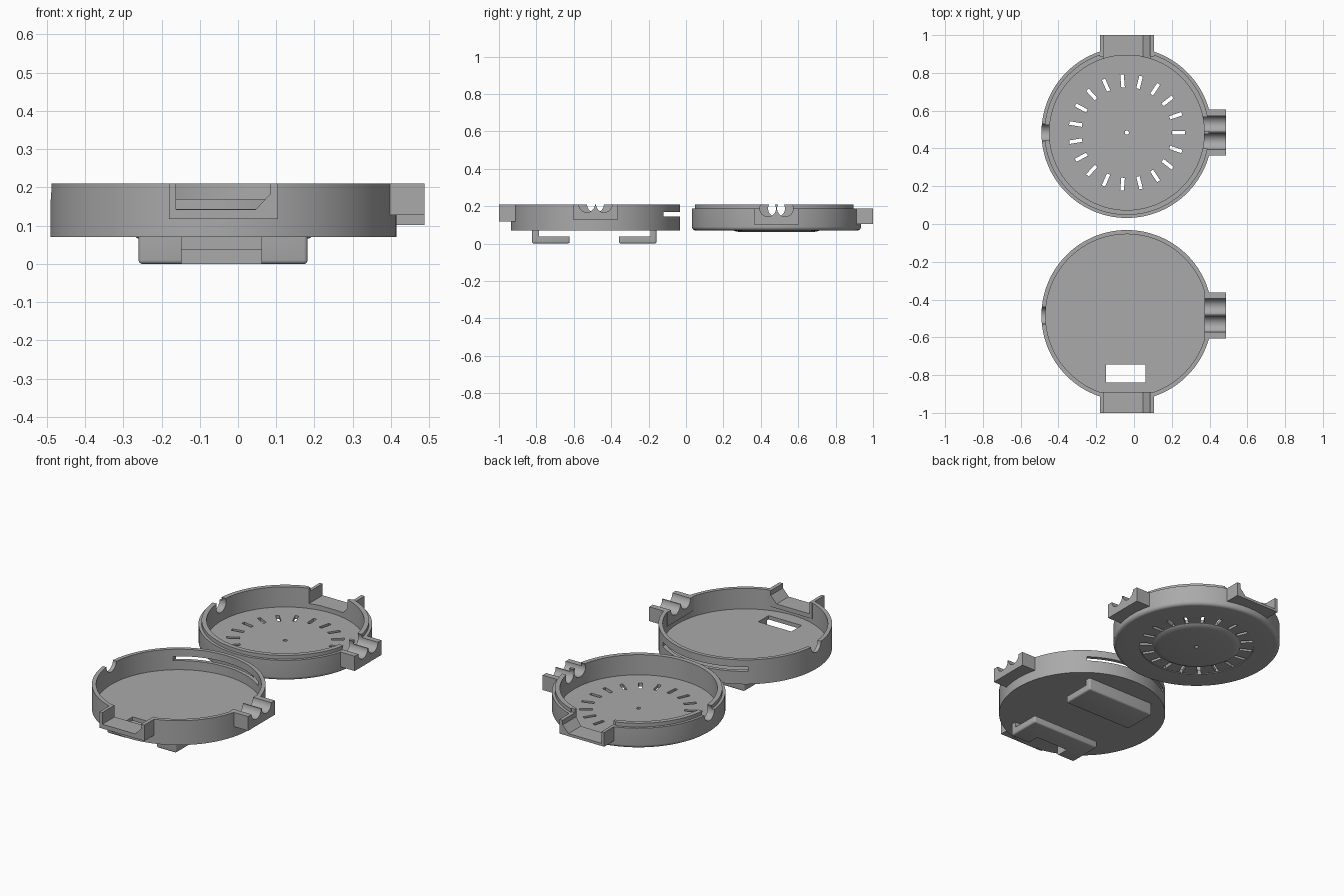
import bpy, bmesh, math
from mathutils import Matrix

if "Cube" in bpy.data.objects:
    bpy.data.objects.remove(bpy.data.objects["Cube"], do_unlink=True)

CX, CY, R = -0.038, 0.484, 0.452

grey = bpy.data.materials.new("plain grey")
grey.use_nodes = True
grey.diffuse_color = (0.4, 0.4, 0.4, 1)
grey.node_tree.nodes["Principled BSDF"].inputs["Base Color"].default_value = (0.4, 0.4, 0.4, 1)


def make(name, bm):
    bmesh.ops.recalc_face_normals(bm, faces=bm.faces)
    me = bpy.data.meshes.new(name)
    bm.to_mesh(me)
    bm.free()
    me.materials.append(grey)
    ob = bpy.data.objects.new(name, me)
    bpy.context.collection.objects.link(ob)
    return ob


def revolve(name, profile, cy, steps=128):
    bm = bmesh.new()
    vs = [bm.verts.new((CX + r, cy, z)) for r, z in profile]
    es = [bm.edges.new(p) for p in zip(vs, vs[1:])]
    bmesh.ops.spin(bm, geom=vs + es, cent=(CX, cy, 0), axis=(0, 0, 1),
                   angle=math.tau, steps=steps, use_duplicate=False)
    bmesh.ops.remove_doubles(bm, verts=bm.verts, dist=1e-5)
    return make(name, bm)


def box(name, x, y, z, bevel=0):
    bm = bmesh.new()
    size = [b - a for a, b in (x, y, z)]
    mid = [(a + b) / 2 for a, b in (x, y, z)]
    bmesh.ops.create_cube(bm, size=1, matrix=Matrix.Translation(mid) @ Matrix.Diagonal((*size, 1)))
    if bevel:
        bmesh.ops.bevel(bm, geom=bm.edges[:], offset=bevel, segments=4, profile=0.5, affect='EDGES')
    return make(name, bm)


def rod(name, centre, radius, depth, turn=0.0, segments=48):
    """Cylinder along z, or along x when turned a quarter about y."""
    bm = bmesh.new()
    bmesh.ops.create_cone(bm, cap_ends=True, segments=segments, radius1=radius, radius2=radius,
                          depth=depth, matrix=Matrix.Translation(centre) @ Matrix.Rotation(turn, 4, 'Y'))
    return make(name, bm)


def prism(name, points, y0, y1):
    bm = bmesh.new()
    face = bm.faces.new([bm.verts.new((x, y0, z)) for x, z in points])
    out = bmesh.ops.extrude_face_region(bm, geom=[face])["geom"]
    bmesh.ops.translate(bm, vec=(0, y1 - y0, 0), verts=[v for v in out if isinstance(v, bmesh.types.BMVert)])
    return make(name, bm)


def combine(ob, tool, operation='DIFFERENCE', keep=False):
    mod = ob.modifiers.new("combine", 'BOOLEAN')
    mod.operation, mod.object, mod.solver = operation, tool, 'EXACT'
    bpy.context.view_layer.objects.active = ob
    bpy.ops.object.modifier_apply(modifier=mod.name)
    if not keep:
        bpy.data.objects.remove(tool, do_unlink=True)


def add_fittings(shell, side, top, tab_low, block_low):
    """Cable tab on the left, connector block on the outer end, notch on the right."""
    cy = side * CY

    def span(a, b):
        return tuple(sorted((side * a, side * b)))

    # Lip is cleared above the connector block
    combine(shell, box("cutter", (-0.18, 0.105), span(0.889, 1.1), (top, 0.3)))
    combine(shell, box("block", (-0.18, 0.105), span(0.889, 1.0), (block_low, top)), 'UNION')
    combine(shell, box("tab", (0.372, 0.488), (cy - 0.121, cy + 0.121), (tab_low, top)), 'UNION')
    # Connector opening with one sloped corner
    low = top - 0.067
    notch = [(-0.162, 0.3), (-0.162, low), (0.047, low), (0.084, low + 0.04), (0.084, 0.3)]
    combine(shell, prism("cutter", notch, side * 0.8, side * 1.1))
    # Twin cable grooves and the single round notch opposite
    for dy in (-0.046, 0.046):
        combine(shell, rod("cutter", (0.45, cy + dy, top), 0.043, 0.24, math.pi / 2))
    combine(shell, rod("cutter", (-0.48, cy, top), 0.045, 0.2, math.pi / 2))


# Base shell: plain open dish
base = revolve("base_shell", [(0, 0.07), (R, 0.07), (R, 0.21), (0.43, 0.21), (0.43, 0.092), (0, 0.092)], -CY)
add_fittings(base, -1, 0.21, 0.128, 0.118)
combine(base, box("cutter", (CX - 0.27, CX + 0.27), (-0.2, 0), (0.144, 0.169)))

# Clips under the base: rounded blocks hollowed to an L
front_clip = box("front_clip", (-0.26, 0.182), (-0.823, -0.622), (0, 0.085), 0.01)
combine(front_clip, box("cutter", (-0.4, 0.4), (-0.785, -0.5), (0.038, 0.2)))
rear_clip = box("rear_clip", (-0.26, 0.182), (-0.358, -0.158), (0, 0.085), 0.01)
combine(rear_clip, box("cutter", (-0.4, 0.4), (-0.5, -0.19), (0.038, 0.2)))

# Rectangular window through floor and front clip
window = box("cutter", (-0.148, 0.062), (-0.838, -0.745), (-0.1, 0.12))
combine(front_clip, window, keep=True)
combine(base, window)
for clip in (front_clip, rear_clip):
    combine(clip, box("cutter", (-1, 1), (-1, 1), (0.0715, 0.2)))

# Lid shell: rounded lower edge, stepped lip, raised hub and vent ring underneath
fillet = [(R - 0.02 + 0.02 * math.sin(a), 0.09 - 0.02 * math.cos(a))
          for a in (math.radians(15 * i) for i in range(7))]
lid = revolve("lid_shell", [(0, 0.062), (0.2, 0.062), (0.225, 0.067), (0.235, 0.074), (0.312, 0.074), (0.312, 0.07)]
              + fillet + [(R, 0.187), (0.436, 0.187), (0.436, 0.208), (0.41, 0.208), (0.41, 0.092), (0, 0.092)], CY)
add_fittings(lid, 1, 0.187, 0.102, 0.105)

# Radial vents and centre hole
VENTS = 19
vents = bmesh.new()
for i in range(VENTS):
    bmesh.ops.create_cube(vents, size=1, matrix=Matrix.Translation((CX, CY, 0.08))
                          @ Matrix.Rotation(math.tau * i / VENTS, 4, 'Z')
                          @ Matrix.Translation((0.274, 0, 0)) @ Matrix.Diagonal((0.068, 0.019, 0.1, 1)))
combine(lid, make("cutter", vents))
combine(lid, rod("cutter", (CX, CY, 0.08), 0.011, 0.2, segments=24))

# Smooth round walls, crisp edges
for ob in (base, lid, front_clip, rear_clip):
    bpy.ops.object.select_all(action='DESELECT')
    ob.select_set(True)
    bpy.context.view_layer.objects.active = ob
    bpy.ops.object.shade_smooth_by_angle(angle=math.radians(30))
